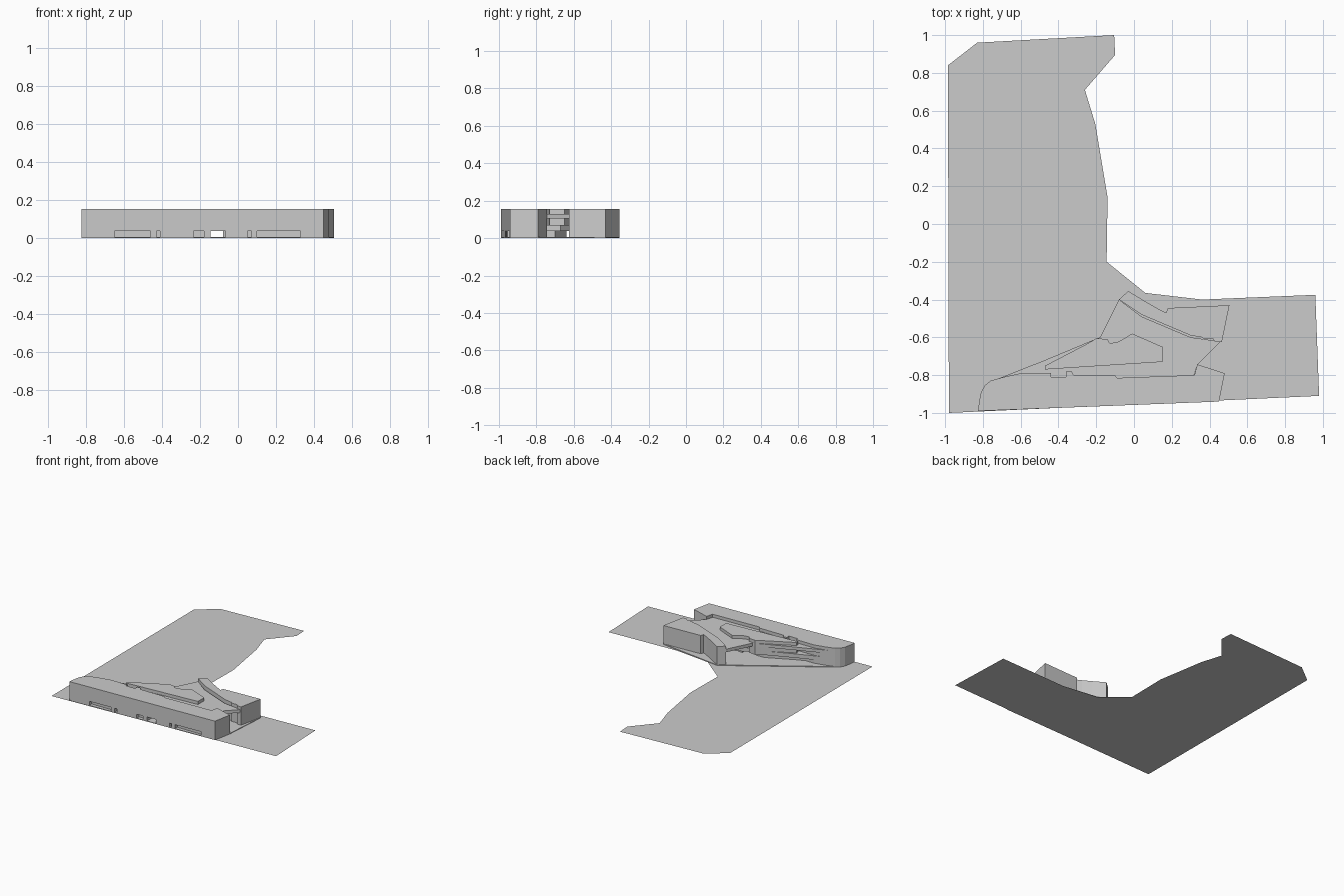
import bpy, bmesh

cube = bpy.data.objects.get("Cube")
if cube:
    bpy.data.objects.remove(cube, do_unlink=True)

grey = bpy.data.materials.new("plain grey")
grey.use_nodes = True
grey.diffuse_color = (0.6, 0.6, 0.6, 1)
grey.node_tree.nodes["Principled BSDF"].inputs["Base Color"].default_value = grey.diffuse_color


def prism(name, outline, bottom, top):
    """Flat outline raised into a solid, or left as a sheet if it has no height."""
    bm = bmesh.new()
    face = bm.faces.new([bm.verts.new((x, y, bottom)) for x, y in outline])
    if top > bottom:
        grown = bmesh.ops.extrude_face_region(bm, geom=[face])["geom"]
        verts = [g for g in grown if isinstance(g, bmesh.types.BMVert)]
        bmesh.ops.translate(bm, verts=verts, vec=(0, 0, top - bottom))
        bmesh.ops.recalc_face_normals(bm, faces=bm.faces)
    mesh = bpy.data.meshes.new(name)
    bm.to_mesh(mesh)
    bm.free()
    mesh.materials.append(grey)
    obj = bpy.data.objects.new(name, mesh)
    bpy.context.collection.objects.link(obj)
    return obj


def block(name, x0, x1, y0, y1, bottom, top):
    return prism(name, [(x0, y0), (x1, y0), (x1, y1), (x0, y1)], bottom, top)


def cut(target, cutter):
    mod = target.modifiers.new("opening", "BOOLEAN")
    mod.operation = "DIFFERENCE"
    mod.solver = "EXACT"
    mod.object = cutter
    bpy.context.view_layer.objects.active = target
    bpy.ops.object.modifier_apply(modifier=mod.name)
    bpy.data.objects.remove(cutter, do_unlink=True)


ROOF, DECK, FLOOR, BASE = 0.155, 0.13, 0.038, 0.001

# Site sheet
prism("ground", [(-0.98, -1), (0.98, -0.91), (0.96, -0.375), (0.36, -0.40),
                 (0.06, -0.365), (-0.145, -0.20), (-0.14, 0.14), (-0.205, 0.53),
                 (-0.26, 0.71), (-0.10, 0.895), (-0.105, 1), (-0.83, 0.96),
                 (-0.985, 0.84)], 0, 0)

# Thin paved podium
prism("podium", [(-0.82, -0.99), (0.45, -0.94), (0.48, -0.79), (0.505, -0.43),
                 (-0.03, -0.355), (-0.76, -0.83), (-0.80, -0.87), (-0.82, -0.95)],
      BASE, 0.006)

# Long front wing with a rounded end and a stepped inner side
front_wing = prism("front_wing", [
    (-0.825, -0.99), (0.45, -0.94), (0.48, -0.79), (0.335, -0.743), (0.32, -0.80),
    (-0.09, -0.815), (-0.10, -0.80), (-0.32, -0.80), (-0.33, -0.78), (-0.36, -0.78),
    (-0.36, -0.81), (-0.44, -0.81), (-0.44, -0.79), (-0.60, -0.79), (-0.69, -0.81),
    (-0.76, -0.83), (-0.79, -0.855), (-0.81, -0.89), (-0.82, -0.94)], BASE, ROOF)

# Street openings and the through gate
for x0, x1 in [(-0.65, -0.46), (-0.43, -0.41), (-0.235, -0.18), (0.05, 0.07), (0.10, 0.33)]:
    front = -0.99 + 0.039 * (x0 + 0.82)
    cut(front_wing, block("opening_cutter", x0, x1, front - 0.05, front + 0.03, 0.006, FLOOR))
cut(front_wing, block("gate_cutter", -0.145, -0.065, -1.05, -0.70, 0.006, FLOOR))

# Back wing with an entrance notch on its outer side
prism("back_wing", [
    (-0.08, -0.40), (0.04, -0.48), (0.30, -0.59), (0.36, -0.60), (0.37, -0.61),
    (0.42, -0.61), (0.43, -0.625), (0.465, -0.625), (0.505, -0.43), (0.18, -0.445),
    (0.17, -0.47), (0.13, -0.45), (0.06, -0.41), (-0.03, -0.355)], BASE, ROOF)

# Lower roof deck between the wings, with a tongue to the back wing
prism("roof_deck", [
    (-0.76, -0.835), (-0.47, -0.72), (-0.23, -0.62), (-0.18, -0.60), (-0.08, -0.40),
    (0.04, -0.49), (0.30, -0.60), (0.46, -0.622), (0.335, -0.745), (0.315, -0.81),
    (-0.60, -0.82)], 0.105, DECK)

# Floor slab below the deck
prism("middle_floor", [
    (-0.74, -0.835), (-0.47, -0.73), (-0.23, -0.63), (-0.13, -0.62), (0.00, -0.56),
    (0.20, -0.60), (0.28, -0.67), (0.28, -0.82), (-0.60, -0.82)], FLOOR, 0.07)

# Raised hall in the middle
prism("central_hall", [
    (-0.47, -0.77), (0.15, -0.73), (0.15, -0.65), (-0.01, -0.58), (-0.05, -0.605),
    (-0.09, -0.627), (-0.13, -0.63), (-0.14, -0.61), (-0.20, -0.605), (-0.24, -0.63),
    (-0.47, -0.75)], FLOOR, ROOF)

# Ground floor rooms either side of the gate
prism("west_ground_rooms", [(-0.60, -0.82), (-0.15, -0.82), (-0.15, -0.66),
                            (-0.24, -0.66), (-0.45, -0.76)], BASE, FLOOR)
prism("east_ground_rooms", [(-0.06, -0.83), (0.25, -0.82), (0.25, -0.70),
                            (0.12, -0.64), (-0.06, -0.64)], BASE, FLOOR)
